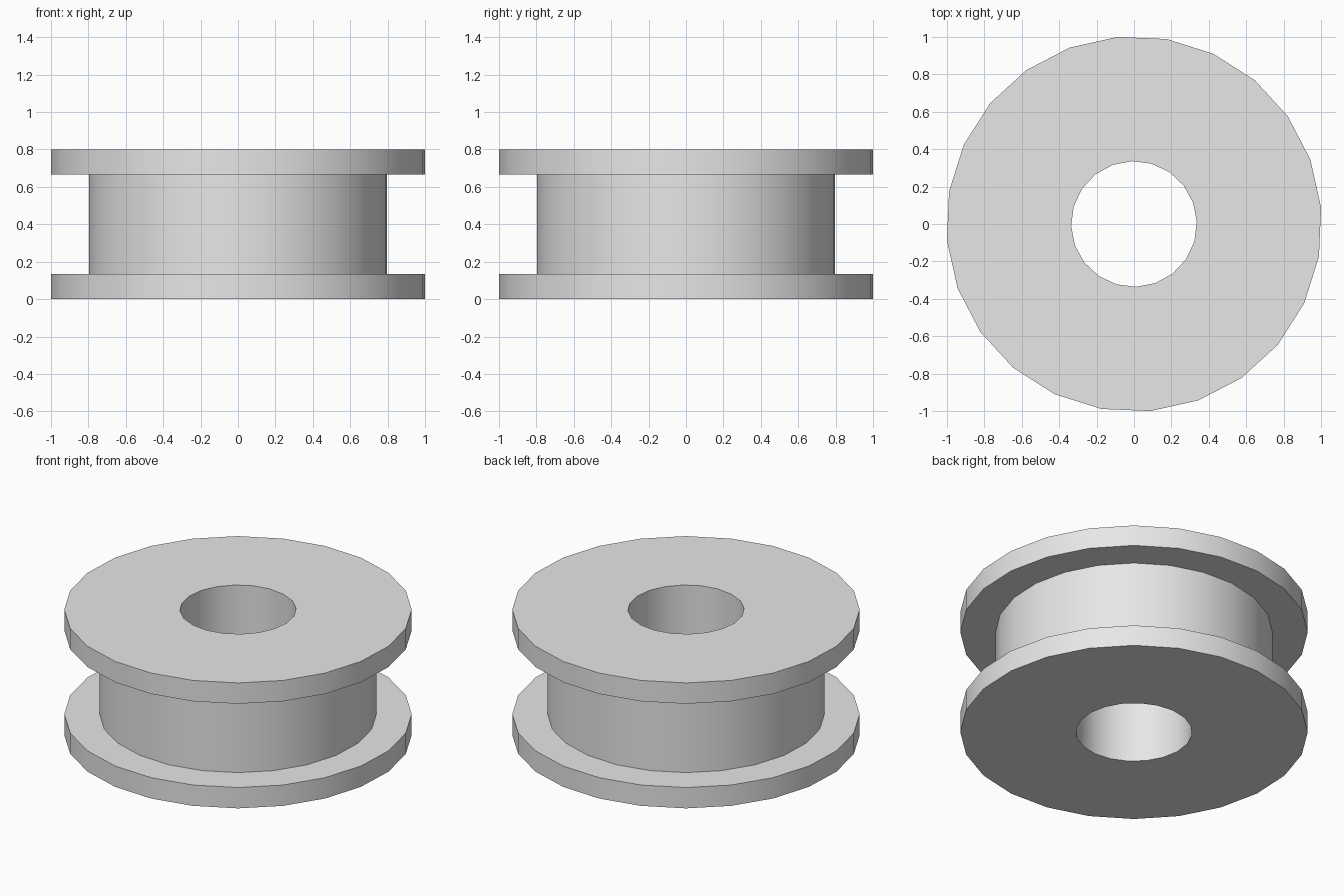
import bpy, bmesh
from math import cos, sin, radians, pi

default = bpy.data.objects.get("Cube")
if default:
    bpy.data.objects.remove(default, do_unlink=True)

grey = bpy.data.materials.new("light_grey")
grey.use_nodes = True
colour = (0.8, 0.8, 0.8, 1)
grey.diffuse_color = colour
grey.node_tree.nodes["Principled BSDF"].inputs["Base Color"].default_value = colour


def lathe(name, profile, sides, phase):
    """Closed solid turned around z from (radius, height) points, bottom to top."""
    bm = bmesh.new()
    rings = []
    for r, z in profile:
        angles = [radians(phase) + 2 * pi * i / sides for i in range(sides)]
        rings.append([bm.verts.new((r * cos(a), r * sin(a), z)) for a in angles])
    for low, high in zip(rings, rings[1:]):
        for i in range(sides):
            j = (i + 1) % sides
            bm.faces.new((low[i], low[j], high[j], high[i]))
    bm.faces.new(rings[0][::-1])
    bm.faces.new(rings[-1])
    bmesh.ops.recalc_face_normals(bm, faces=bm.faces)
    mesh = bpy.data.meshes.new(name)
    bm.to_mesh(mesh)
    bm.free()
    mesh.materials.append(grey)
    obj = bpy.data.objects.new(name, mesh)
    bpy.context.collection.objects.link(obj)
    return obj


# Spool: two wide flanges joined by a narrower drum
flange, drum, height, lip = 1.004, 0.8, 0.8, 0.133
spool = lathe("spool_body", [(flange, 0), (flange, lip), (drum, lip),
                             (drum, height - lip), (flange, height - lip),
                             (flange, height)], 24, 5)

# Bore: straight hole through the axis
bore = lathe("bore_cutter", [(0.336, -0.2), (0.336, height + 0.2)], 20, 2)
bore.hide_render = True
cut = spool.modifiers.new("bore", "BOOLEAN")
cut.operation = "DIFFERENCE"
cut.solver = "EXACT"
cut.object = bore

bpy.ops.object.select_all(action="DESELECT")
spool.select_set(True)
bpy.context.view_layer.objects.active = spool
bpy.ops.object.modifier_apply(modifier=cut.name)
bpy.data.objects.remove(bore, do_unlink=True)

# Rounded sides, crisp rims
bpy.ops.object.shade_smooth_by_angle(angle=radians(30))
